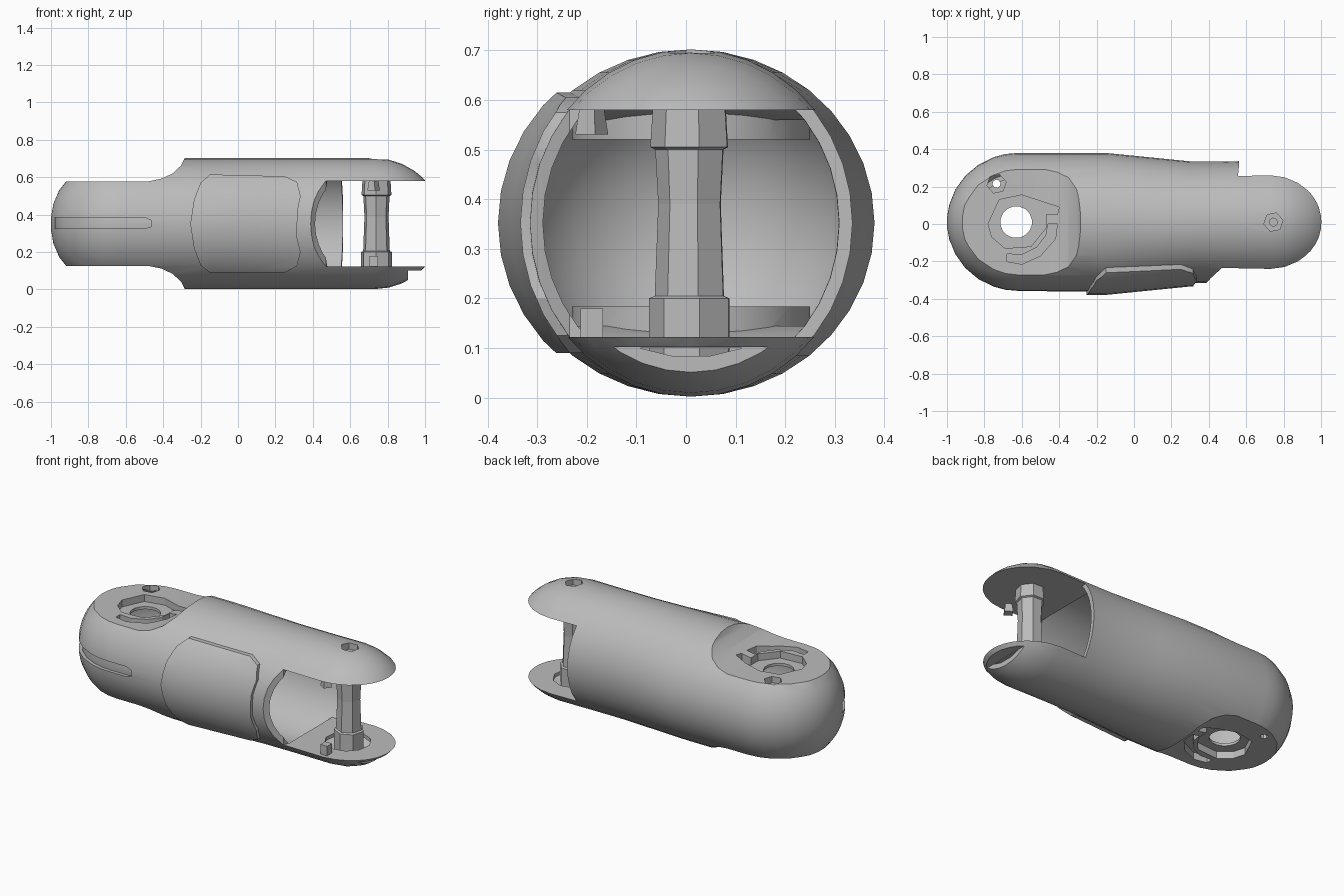
import bpy, bmesh, math

cube = bpy.data.objects.get("Cube")
if cube:
    bpy.data.objects.remove(cube, do_unlink=True)

grey = bpy.data.materials.new("plain grey")
grey.use_nodes = True
tone = (0.5, 0.5, 0.5, 1)
grey.diffuse_color = tone
grey.node_tree.nodes["Principled BSDF"].inputs["Base Color"].default_value = tone

YC, ZC = 0.01, 0.352          # centre line of the link
JOINT, FORK = -0.62, 0.73     # x of the two pivot axes


def finish(name, bm):
    bmesh.ops.recalc_face_normals(bm, faces=bm.faces)
    mesh = bpy.data.meshes.new(name)
    bm.to_mesh(mesh)
    bm.free()
    mesh.materials.append(grey)
    obj = bpy.data.objects.new(name, mesh)
    bpy.context.collection.objects.link(obj)
    return obj


def loft(name, rings):
    """Skin closed rings of points and cap both ends."""
    bm = bmesh.new()
    rows = [[bm.verts.new(p) for p in ring] for ring in rings]
    n = len(rows[0])
    for a, b in zip(rows, rows[1:]):
        for i in range(n):
            j = (i + 1) % n
            bm.faces.new((a[i], a[j], b[j], b[i]))
    bm.faces.new(rows[0])
    bm.faces.new(rows[-1])
    return finish(name, bm)


def prism(name, pts, lo, hi, axis="z"):
    place = (lambda a, b, t: (a, b, t)) if axis == "z" else (lambda a, b, t: (a, t, b))
    return loft(name, [[place(a, b, t) for a, b in pts] for t in (lo, hi)])


def circle(x, y, r, n, turn=0.2):
    return [(x + r * math.cos(turn + math.tau * i / n),
             y + r * math.sin(turn + math.tau * i / n)) for i in range(n)]


def turned(name, x, y, profile, n):
    return loft(name, [[(a, b, z) for a, b in circle(x, y, r, n)] for r, z in profile])


def block(name, x0, x1, z0, z1):
    return prism(name, [(x0, z0), (x1, z0), (x1, z1), (x0, z1)], -.6, .6, "y")


def combine(target, tool, operation="DIFFERENCE"):
    mod = target.modifiers.new("cut", "BOOLEAN")
    mod.operation = operation
    mod.solver = "EXACT"
    mod.object = tool
    tool.hide_render = True
    deps = bpy.context.evaluated_depsgraph_get()
    deps.update()
    mesh = bpy.data.meshes.new_from_object(target.evaluated_get(deps))
    target.modifiers.clear()
    target.data = mesh
    bpy.data.objects.remove(tool, do_unlink=True)


def capsule(name, off=0.0, end=None):
    """Link-shaped body, grown by off; cut square at x = end if given."""
    rows = []
    for deg in (5, 15, 28, 42, 56, 70, 80):
        c, s = math.cos(math.radians(deg)), math.sin(math.radians(deg))
        rows.append((JOINT - (0.38 + off) * c, (0.37 + off) * s, (0.35 + off) * s ** 0.88))
    for x, w in ((JOINT, 0.37), (-0.15, 0.37), (0.1, 0.345), (0.3, 0.325), (0.5, 0.324)):
        rows.append((x, w + off, 0.35 + off))
    if end:
        rows.append((end, 0.325 + off, 0.35 + off))
    else:
        for deg in (90, 78, 66, 54, 46, 38, 28, 15, 5):
            c, s = math.cos(math.radians(deg)), math.sin(math.radians(deg))
            rows.append((FORK + (0.36 + off) * c, (0.33 + off) * s, (0.35 + off) * s))
    return loft(name, [[(x, YC + a * w, ZC + b * h) for a, b in circle(0, 0, 1, 36, 0)]
                       for x, w, h in rows])


def flatten_joint(target, dx=0.0, dz=0.0):
    """Cut the flat faces and scooped ramps above and below the joint end."""
    ramp = [(-1.2, .226), (-.48, .226), (-.41, .24), (-.35, .268), (-.305, .31),
            (-.28, .36), (-.28, .5), (-1.2, .5)]
    for side in (1, -1):
        pts = [(x + dx, ZC + side * (z - dz)) for x, z in ramp]
        combine(target, prism("ramp_cutter", pts, -.6, .6, "y"))


# Thin hollow link shell, with bosses left under the joint recesses
shell = capsule("link_shell")
flatten_joint(shell)
cavity = capsule("cavity", -0.026, 0.585)
flatten_joint(cavity, 0.03, 0.018)
for side in (1, -1):
    lo, hi = sorted((ZC + side * 0.168, ZC + side * 0.3))
    combine(cavity, turned("boss", JOINT, YC, [(.24, lo), (.24, hi)], 24))
combine(cavity, block("upper_plate_root", .48, .8, .581, .9))
combine(cavity, block("lower_plate_root", .48, .8, -.1, .121))
combine(shell, cavity)

# Fork opening between the two end plates
fork = [(.35, -.5), (.375, -.33), (.41, -.29), (.47, -.235), (.5, -.1), (.54, .1),
        (.56, .3), (.575, .5), (1.3, .5), (1.3, -.5)]
combine(shell, prism("fork_cutter", fork, .122, .58))

# Lower dome: truncated tip, hollow pocket and round seat
combine(shell, block("tip_cutter", .91, 1.2, -.1, .102))
combine(shell, turned("pocket", FORK, YC, [(.13, .05), (.21, .1)], 16))
combine(shell, turned("seat", FORK, YC, [(.13, .09), (.13, .14)], 10))

# Joint recesses with a side notch, curved slots and bore
recess = [(-.78, 0), (-.72, .13), (-.6, .155), (-.4, .09), (-.41, .05), (-.47, .05),
          (-.47, -.02), (-.55, -.12), (-.69, -.13), (-.76, -.07)]
slot_arc = [(-.46, 0), (-.41, 0), (-.42, -.08), (-.5, -.17), (-.6, -.215), (-.68, -.2),
            (-.68, -.16), (-.6, -.165), (-.52, -.125), (-.47, -.06)]
for side in (1, -1):
    face = ZC + side * 0.226
    lo, hi = sorted((face - side * 0.042, face + side * 0.1))
    for outline in (recess, slot_arc):
        combine(shell, prism("recess_cutter", outline, lo, hi))
combine(shell, turned("bore", JOINT - .01, YC, [(.085, -.1), (.085, .8)], 16))

# Screw holes
for x, y, top, bottom in ((-.735, .215, .58, -.1), (.745, .01, .7, .5)):
    combine(shell, turned("screw_head", x, y, [(.052, top - .04), (.052, top + .1)], 6))
    combine(shell, turned("screw_hole", x, y, [(.022, bottom), (.022, .9)], 8))

# Shallow slot wrapped round the joint end
slot = prism("slot_cutter", [(-.98, .325), (-.98, .385), (-.5, .385), (-.465, .37),
                             (-.465, .335), (-.5, .325)], -.6, -.03, "y")
combine(slot, capsule("slot_floor", -0.02))
combine(shell, slot)

# Raised side panel
outline = [(-.15, .615), (.25, .605), (.315, .575), (.335, .5), (.318, .42), (.315, .28),
           (.335, .2), (.315, .125), (.25, .09), (-.15, .09), (-.2, .13), (-.235, .22),
           (-.255, .35), (-.235, .48), (-.2, .57)]
panel = capsule("side_panel", 0.019)
combine(panel, prism("panel_outline", outline, -.6, -.1, "y"), "INTERSECT")
combine(panel, capsule("panel_back", -0.012))

# Fork axle with collars
axle = turned("fork_axle", .74, YC, [(.085, .05), (.085, .2), (.073, .205), (.066, .39),
                                     (.072, .5), (.082, .505), (.076, .6)], 7)

# Stop pegs in front of the axle
lower = prism("lower_peg", circle(.725, -.19, .032, 4, math.pi / 4), .11, .18)
upper = turned("upper_peg", .725, -.19, [(.034, .53), (.024, .59)], 4)

# Smooth the curved surfaces, keep edges sharp
for obj in bpy.context.view_layer.objects:
    obj.select_set(obj in (shell, panel))
bpy.context.view_layer.objects.active = shell
bpy.ops.object.shade_smooth_by_angle(angle=math.radians(28))
